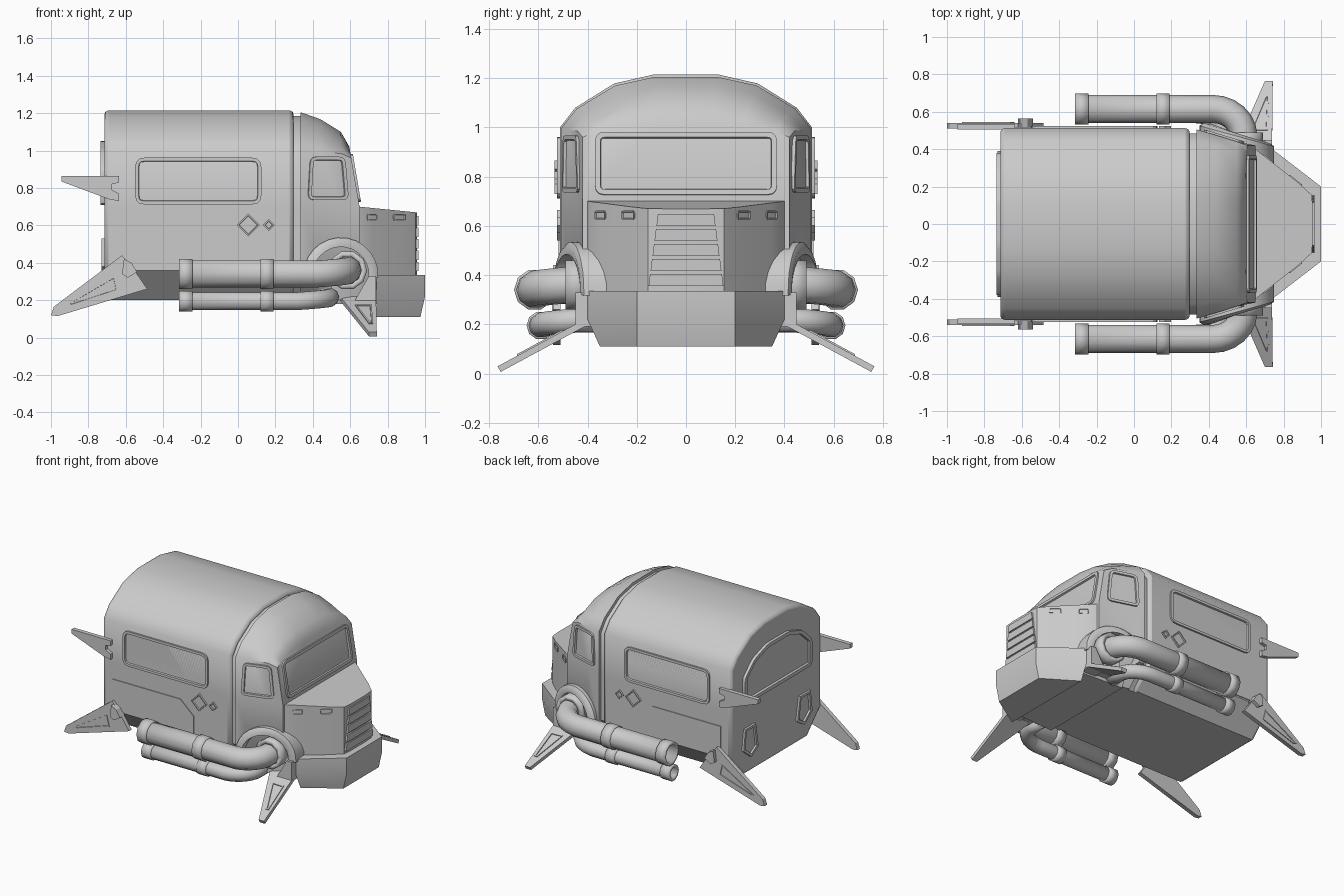
import bpy, bmesh, math
from mathutils import Vector

if "Cube" in bpy.data.objects:
    bpy.data.objects.remove(bpy.data.objects["Cube"])


def finish(ob, mirror=False, bevel=0, angle=40):
    if bevel:
        m = ob.modifiers.new("Bevel", 'BEVEL')
        m.width, m.segments, m.limit_method, m.angle_limit = bevel, 2, 'ANGLE', math.radians(50)
    if mirror:
        m = ob.modifiers.new("Mirror", 'MIRROR')
        m.use_axis = (False, True, False)
        m.use_clip = False
        m.use_mirror_merge = False
    if ob.type == 'MESH':
        bpy.ops.object.select_all(action='DESELECT')
        ob.select_set(True)
        bpy.context.view_layer.objects.active = ob
        bpy.ops.object.shade_smooth_by_angle(angle=math.radians(angle))
    return ob


def to_object(bm, name):
    bmesh.ops.recalc_face_normals(bm, faces=bm.faces)
    me = bpy.data.meshes.new(name)
    bm.to_mesh(me)
    bm.free()
    ob = bpy.data.objects.new(name, me)
    bpy.context.collection.objects.link(ob)
    return ob


def loft(name, rings, **kw):
    """Skin a series of closed rings and cap both ends."""
    bm = bmesh.new()
    vs = [[bm.verts.new(p) for p in r] for r in rings]
    n = len(rings[0])
    for a, b in zip(vs, vs[1:]):
        for i in range(n):
            j = (i + 1) % n
            bm.faces.new((a[i], a[j], b[j], b[i]))
    bm.faces.new(vs[0])
    bm.faces.new(vs[-1])
    return finish(to_object(bm, name), **kw)


def rounded(pts, r, n=3):
    """Round the corners of a 2D polygon."""
    out = []
    for i, p in enumerate(pts):
        p = Vector(p)
        a = p + (Vector(pts[i - 1]) - p).normalized() * r
        b = p + (Vector(pts[(i + 1) % len(pts)]) - p).normalized() * r
        for k in range(n + 1):
            t = k / n
            out.append(tuple(a * (1 - t) ** 2 + p * 2 * t * (1 - t) + b * t * t))
    return out


def plate(name, pts, normal, thick, rim=0, depth=0.01, back=0.02, mirror=True):
    """Flat plate along a normal, optionally with a raised rim and sunk centre."""
    nrm = Vector(normal).normalized()
    bm = bmesh.new()
    lo = [bm.verts.new(Vector(p) - nrm * back) for p in pts]
    hi = [bm.verts.new(Vector(p) + nrm * thick) for p in pts]
    for i in range(len(pts)):
        j = (i + 1) % len(pts)
        bm.faces.new((lo[i], lo[j], hi[j], hi[i]))
    bm.faces.new(lo)
    top = bm.faces.new(hi)
    bmesh.ops.recalc_face_normals(bm, faces=bm.faces)
    if rim:
        bmesh.ops.inset_region(bm, faces=[top], thickness=rim)
        bmesh.ops.inset_region(bm, faces=[top], thickness=0.003, depth=-depth)
    return finish(to_object(bm, name), mirror=mirror, angle=25)


def side(pts, y):
    return [(x, y, z) for x, z in pts]


def tube(name, pts, r, wall=0.012):
    cu = bpy.data.curves.new(name, 'CURVE')
    cu.dimensions = '3D'
    cu.bevel_depth, cu.bevel_resolution = r, 3
    sp = cu.splines.new('POLY')
    sp.points.add(len(pts) - 1)
    for q, p in zip(sp.points, pts):
        q.co = (*p, 1)
    sp.use_smooth = True
    ob = bpy.data.objects.new(name, cu)
    bpy.context.collection.objects.link(ob)
    m = ob.modifiers.new("Wall", 'SOLIDIFY')
    m.thickness, m.offset = wall, -1
    return finish(ob, mirror=True)


def section(x, w, zs, zt, slant=0):
    """Arched hull cross-section."""
    h = zt - zs
    half = [(.7 * w, .2), (w, .36), (w, .7), (w, zs), (.88 * w, zs + .37 * h),
            (.57 * w, zs + .83 * h), (.255 * w, zt)]
    full = half + [(-y, z) for y, z in reversed(half)]
    return [(x - max(0, z - .7) * slant, y, z) for y, z in full]


def plan(half, z):
    """Horizontal ring from a half plan; z may depend on x."""
    full = half + [(x, -y) for x, y in reversed(half)]
    return [(x, y, z(x) if callable(z) else z) for x, y in full]


# Main hulls
loft("rear_body", [section(-.715, .512, 1.0, 1.215), section(.298, .512, 1.0, 1.215)], bevel=.022)
loft("gap_core", [section(.27, .485, .98, 1.185), section(.36, .485, .98, 1.185)])
loft("cab", [section(.335, .505, 1.0, 1.205), section(.44, .475, .99, 1.168),
             section(.55, .44, .985, 1.10), section(.65, .42, .96, 1.02, .17)])

# Hood and bumper
nose = [(.5, .45), (.65, .40), (.72, .345), (.88, .22), (.95, .155), (.957, .08)]
loft("hood", [plan(nose, .2), plan(nose, lambda x: .70 - .1 * (x - .65))])
bump = [(.74, .40), (1.0, .20)]
loft("bumper", [plan([(.74, .35), (.975, .20)], .11), plan(bump, .22), plan(bump, .335)])
loft("under_tray", [plan([(.4, .36), (.76, .34)], .18), plan([(.4, .4), (.76, .38)], .3)])

# Grille slats
for i in range(5):
    z0 = .355 + i * .061
    w0, w1 = .152 - i * .008, .146 - i * .008
    plate(f"grille_slat_{i}", [(.957, -w0, z0), (.957, w0, z0), (.957, w1, z0 + .05),
                               (.957, -w1, z0 + .05)], (1, 0, 0), .008, mirror=False)

# Headlight slots
for i, (a, b) in enumerate([(.69, .745), (.83, .895)]):
    q = rounded([(a, .625), (b, .625), (b, .662), (a, .662)], .01, 2)
    plate(f"headlight_slot_{i}", [(x, .40 - .783 * (x - .65), z) for x, z in q],
          (.616, .787, 0), .005, rim=.005, depth=.008)

# Windows
q = rounded([(-.37, .725), (.37, .725), (.37, .98), (-.37, .98)], .04)
plate("windshield", [(.65 - (z - .7) * .17, y, z) for y, z in q], (.985, 0, .17),
      .012, rim=.022, depth=.014, mirror=False)
q = rounded([(.372, .735), (.59, .735), (.57, .968), (.385, .968)], .035)
plate("cab_side_window", [(x, .505 - .30 * (x - .335), z) for x, z in q], (.29, .957, 0),
      .012, rim=.018, depth=.014)
q = rounded([(-.55, .712), (.125, .712), (.125, .962), (-.55, .962)], .05)
plate("body_side_window", side(q, .512), (0, 1, 0), .012, rim=.018, depth=.012)
q = rounded([(-.38, .71), (.38, .71), (.38, .90), (.27, 1.0), (.12, 1.05),
             (-.12, 1.05), (-.27, 1.0), (-.38, .90)], .025, 2)
plate("rear_window", [(-.715, y, z) for y, z in q], (-1, 0, 0), .02, rim=.025,
      depth=.016, mirror=False)
plate("rear_lamp", [(-.715, y, z) for y, z in
                    [(.22, .36), (.30, .31), (.39, .38), (.37, .53), (.25, .53)]],
      (-1, 0, 0), .015, rim=.022, depth=.012)

# Side panel and diamond badges
plate("side_panel", side([(-.635, .37), (.01, .37), (.01, .49), (-.095, .585),
                          (-.635, .585)], .512), (0, 1, 0), .006)
for i, (x, r) in enumerate([(.055, .062), (.165, .032)]):
    plate(f"diamond_{i}", side([(x - r, .602), (x, .602 - r), (x + r, .602),
                                (x, .602 + r)], .512), (0, 1, 0), .012, rim=.01, depth=.008)

# Wheel arches
arch = []
for i in range(15):
    a = math.radians(-5 + 200 * i / 14)
    c, s = math.cos(a), math.sin(a)
    yo = .485 - .055 * c
    arch.append([(.55 + r * c, y, .335 + r * s) for r, y in
                 [(.2, yo - .015), (.2, .32), (.15, .32), (.15, yo), (.18, yo)]])
loft("wheel_arch", arch, mirror=True)

# Exhaust pipes with collars
def bend(x0, x1, y0, y1, z):
    """Straight run followed by a quarter-ellipse turn into the cab."""
    pts = [(-.31, y0, z), (x0, y0, z)]
    for k in range(1, 7):
        a = math.radians(15 * k)
        pts.append((x0 + (x1 - x0) * math.sin(a), y1 + (y0 - y1) * math.cos(a),
                    z + .02 * k / 6))
    return pts + [(x1, .36, z + .02)]

tube("upper_exhaust", bend(.42, .585, .615, .47, .34), .075)
tube("lower_exhaust", bend(.32, .49, .59, .45, .195), .05)
for n, y, z, r in [("upper", .615, .34, .084), ("lower", .59, .195, .058)]:
    for i, x in enumerate((-.28, .155)):
        tube(f"{n}_collar_{i}", [(x - .036, y, z), (x + .036, y, z)], r, .02)
tube("exhaust_socket", [(.585, .40, .36), (.585, .49, .36)], .105, .03)

# Rear lower fins: blade, sunk trim and bracket
plate("rear_fin", side([(-1, .12), (-.985, .165), (-.62, .44), (-.55, .355), (-.485, .26),
                        (-.965, .115)], .515), (0, 1, 0), .025, back=.005)
plate("rear_fin_trim", side([(-.92, .175), (-.66, .33), (-.64, .25), (-.89, .165)], .54),
      (0, 1, 0), .005, rim=.013, depth=.012)
plate("rear_fin_bracket", side([(-.62, .34), (-.59, .32), (-.54, .35), (-.57, .40),
                                (-.61, .42)], .53), (0, 1, 0), .035)

# Rear upper fins with a notched root
plate("upper_fin", side([(-.945, .865), (-.635, .865), (-.635, .83), (-.675, .82),
                         (-.675, .79), (-.635, .77), (-.635, .73), (-.69, .74),
                         (-.945, .835)], .51), (0, 1, 0), .025, back=.005)

# Front fins: sloping blade, trim and bracket
up = (0, .47, .88)
def on_fin(x, y):
    return (x, y, .01 + (.755 - y) * .54)

plate("front_fin", [on_fin(.545, .40), on_fin(.70, .755), on_fin(.742, .755),
                    on_fin(.738, .40)], up, .022, back=.004)
plate("front_fin_trim", [on_fin(.625, .49), on_fin(.70, .675), on_fin(.722, .675),
                         on_fin(.715, .49)], up, .028, rim=.012, depth=.012, back=0)
plate("front_fin_bracket", side([(.62, .19), (.738, .19), (.738, .33), (.70, .33)], .42),
      (0, 1, 0), .03, back=.08)
